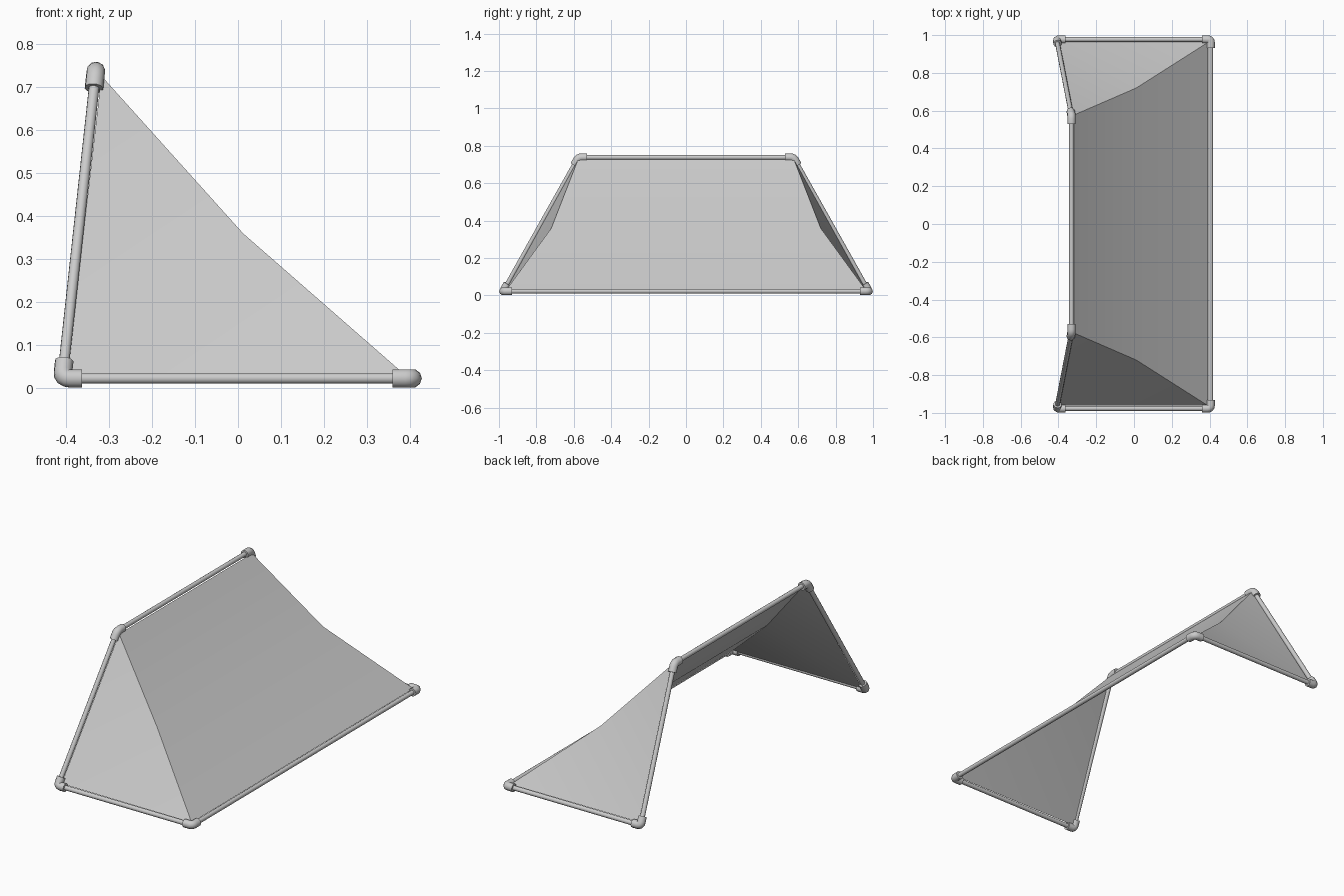
import bpy, bmesh
from mathutils import Vector

if "Cube" in bpy.data.objects:
    bpy.data.objects.remove(bpy.data.objects["Cube"])

POLE_R, JOINT_R, ARM = 0.0125, 0.022, 0.046


def smooth(ob, angle=0.7):
    bpy.ops.object.select_all(action='DESELECT')
    ob.select_set(True)
    bpy.context.view_layer.objects.active = ob
    bpy.ops.object.shade_smooth_by_angle(angle=angle)


def tube(name, pts, radius):
    """Capped round tube along a path, turned into a mesh."""
    cu = bpy.data.curves.new(name, 'CURVE')
    cu.dimensions = '3D'
    cu.bevel_depth = radius
    cu.bevel_resolution = 3
    cu.use_fill_caps = True
    sp = cu.splines.new('POLY')
    sp.points.add(len(pts) - 1)
    for p, co in zip(sp.points, pts):
        p.co = (*co, 1)
    ob = bpy.data.objects.new(name, cu)
    bpy.context.collection.objects.link(ob)
    bpy.ops.object.select_all(action='DESELECT')
    ob.select_set(True)
    bpy.context.view_layer.objects.active = ob
    bpy.ops.object.convert(target='MESH')
    ob = bpy.context.view_layer.objects.active
    smooth(ob)
    return ob


def elbow(name, corner, a, b):
    """Rounded connector joining the poles that run from corner to a and b."""
    da, db = (a - corner).normalized(), (b - corner).normalized()
    p, q = corner + da * 0.018, corner + db * 0.018
    bend = [p * (1 - t) ** 2 + corner * 2 * t * (1 - t) + q * t * t
            for t in (0, .25, .5, .75, 1)]
    tube(name, [corner + da * ARM] + bend + [corner + db * ARM], JOINT_R)


def sheet(name, verts, faces):
    bm = bmesh.new()
    vs = [bm.verts.new(v) for v in verts]
    for f in faces:
        bm.faces.new([vs[i] for i in f])
    bmesh.ops.recalc_face_normals(bm, faces=bm.faces)
    me = bpy.data.meshes.new(name)
    bm.to_mesh(me)
    bm.free()
    ob = bpy.data.objects.new(name, me)
    bpy.context.collection.objects.link(ob)
    smooth(ob)
    return ob


def corners(s):
    return (Vector((-0.331, s * 0.575, 0.738)),
            Vector((-0.409, s * 0.977, 0.0225)),
            Vector((0.406, s * 0.977, 0.0225)))


# Frame: both ends, with their poles and connectors
for s, end in ((-1, "front"), (1, "back")):
    top, left, right = corners(s)
    top2, _, right2 = corners(-s)
    tube(end + "_upright_pole", [left, top], POLE_R)
    tube(end + "_ground_pole", [left, right], POLE_R)
    elbow(end + "_top_connector", top, left, top2)
    elbow(end + "_left_connector", left, top, right)
    elbow(end + "_right_connector", right, left, right2)

# Long poles along the ridge and the ground
(t0, _, r0), (t1, _, r1) = corners(-1), corners(1)
tube("ridge_pole", [t0, t1], POLE_R)
tube("side_ground_pole", [r0, r1], POLE_R)

# Fabric, slightly slack halfway down the slope
slope = [(-0.318, 0.577, 0.727), (0.012, 0.72, 0.36), (0.392, 0.962, 0.028)]
verts = [(x, s * y, z) for x, y, z in slope for s in (-1, 1)]
sheet("sloping_fabric", verts, [(0, 1, 3, 2), (2, 3, 5, 4)])
for s, end in ((-1, "front"), (1, "back")):
    pts = [(x, s * y, z) for x, y, z in slope] + [(-0.398, s * 0.962, 0.03)]
    sheet(end + "_fabric", pts, [(0, 1, 3), (1, 2, 3)])
